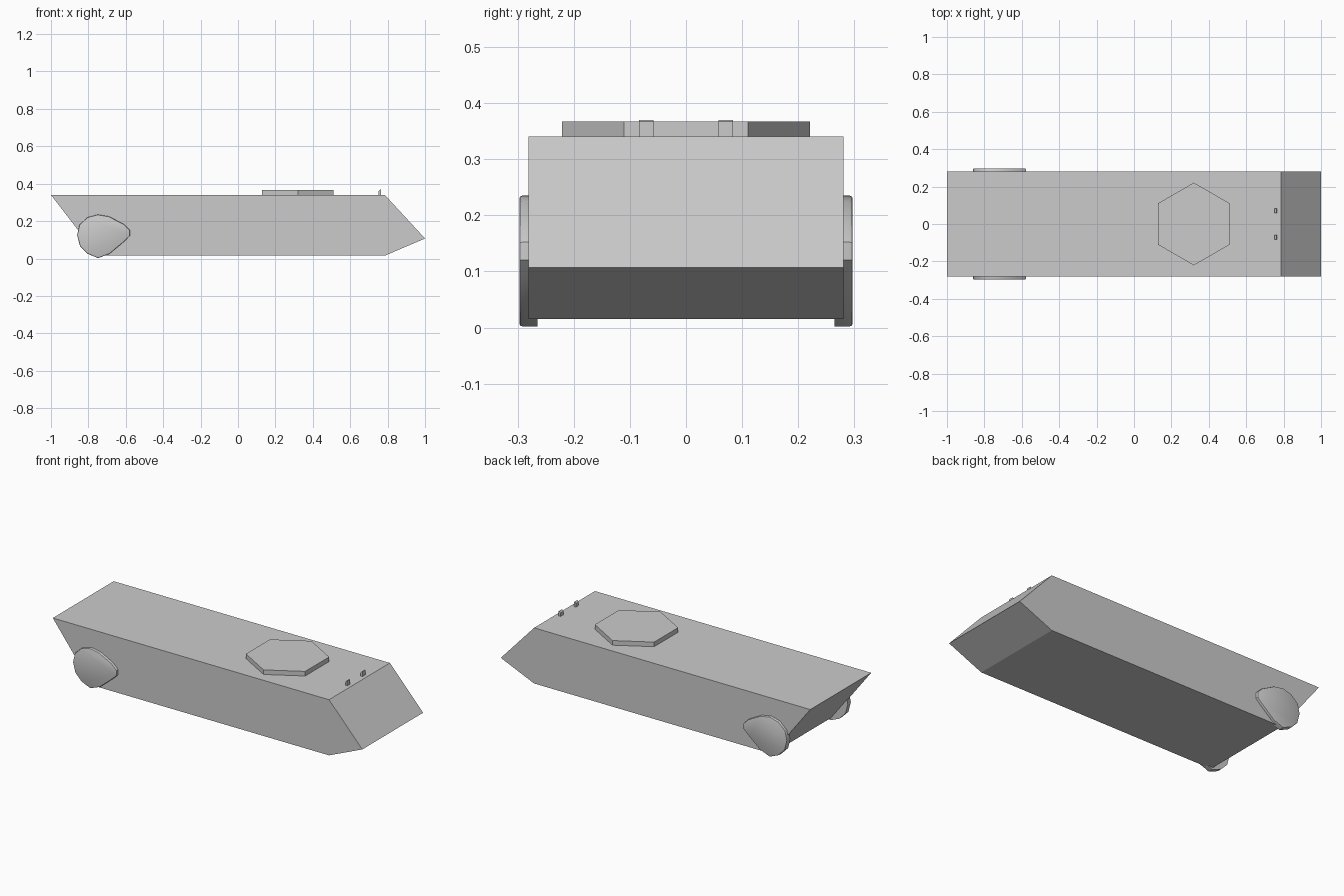
import bpy, bmesh, math
from mathutils import Vector

if "Cube" in bpy.data.objects:
    bpy.data.objects.remove(bpy.data.objects["Cube"])


def extrude(name, pts, direction, to3d):
    """Closed prism from a 2D outline."""
    bm = bmesh.new()
    base = bm.faces.new([bm.verts.new(to3d(*p)) for p in pts])
    ext = bmesh.ops.extrude_face_region(bm, geom=[base])
    verts = [v for v in ext["geom"] if isinstance(v, bmesh.types.BMVert)]
    bmesh.ops.translate(bm, verts=verts, vec=Vector(direction))
    bmesh.ops.recalc_face_normals(bm, faces=bm.faces)
    mesh = bpy.data.meshes.new(name)
    bm.to_mesh(mesh)
    bm.free()
    ob = bpy.data.objects.new(name, mesh)
    bpy.context.collection.objects.link(ob)
    return ob


def side_prism(name, pts, y0, y1):
    return extrude(name, pts, (0, y1 - y0, 0), lambda x, z: (x, y0, z))


# Hull: side profile swept across the width
side_prism("hull", [(-1, .34), (.785, .34), (1, .107), (.785, .015), (-.75, .015)], -.281, .281)

# Hexagonal turret plate on the deck
hexagon = [(.32 + .221 * math.cos(math.radians(30 + 60 * i)),
            .221 * math.sin(math.radians(30 + 60 * i))) for i in range(6)]
hexagon = [(.32 + .221 * math.sin(math.radians(60 * i)),
            .221 * math.cos(math.radians(60 * i))) for i in range(6)]
extrude("turret_plate", hexagon, (0, 0, .032), lambda x, y: (x, y, .335))

# Rear water-jet covers, rounded outer rim, and small front lamps, both sides
cover = [(-.75, .235), (-.69, .225), (-.61, .183), (-.578, .152), (-.578, .12),
         (-.607, .092), (-.687, .025), (-.748, .002), (-.805, .026), (-.845, .067),
         (-.86, .125), (-.848, .18), (-.805, .22)]
lamp = [(.752, .335), (.764, .335), (.764, .367), (.761, .37), (.752, .36)]
for side, s in (("right", -1), ("left", 1)):
    ob = side_prism("jet_cover_" + side, cover, s * .265, s * .297)
    bm = bmesh.new()
    bm.from_mesh(ob.data)
    rim = [e for e in bm.edges if all(abs(v.co.y) > .29 for v in e.verts)]
    bmesh.ops.bevel(bm, geom=rim, offset=.005, segments=2, affect='EDGES', profile=.5)
    bm.to_mesh(ob.data)
    bm.free()
    bpy.ops.object.select_all(action='DESELECT')
    ob.select_set(True)
    bpy.context.view_layer.objects.active = ob
    bpy.ops.object.shade_smooth_by_angle(angle=math.radians(40))
    side_prism("lamp_" + side, lamp, s * .058, s * .084)
